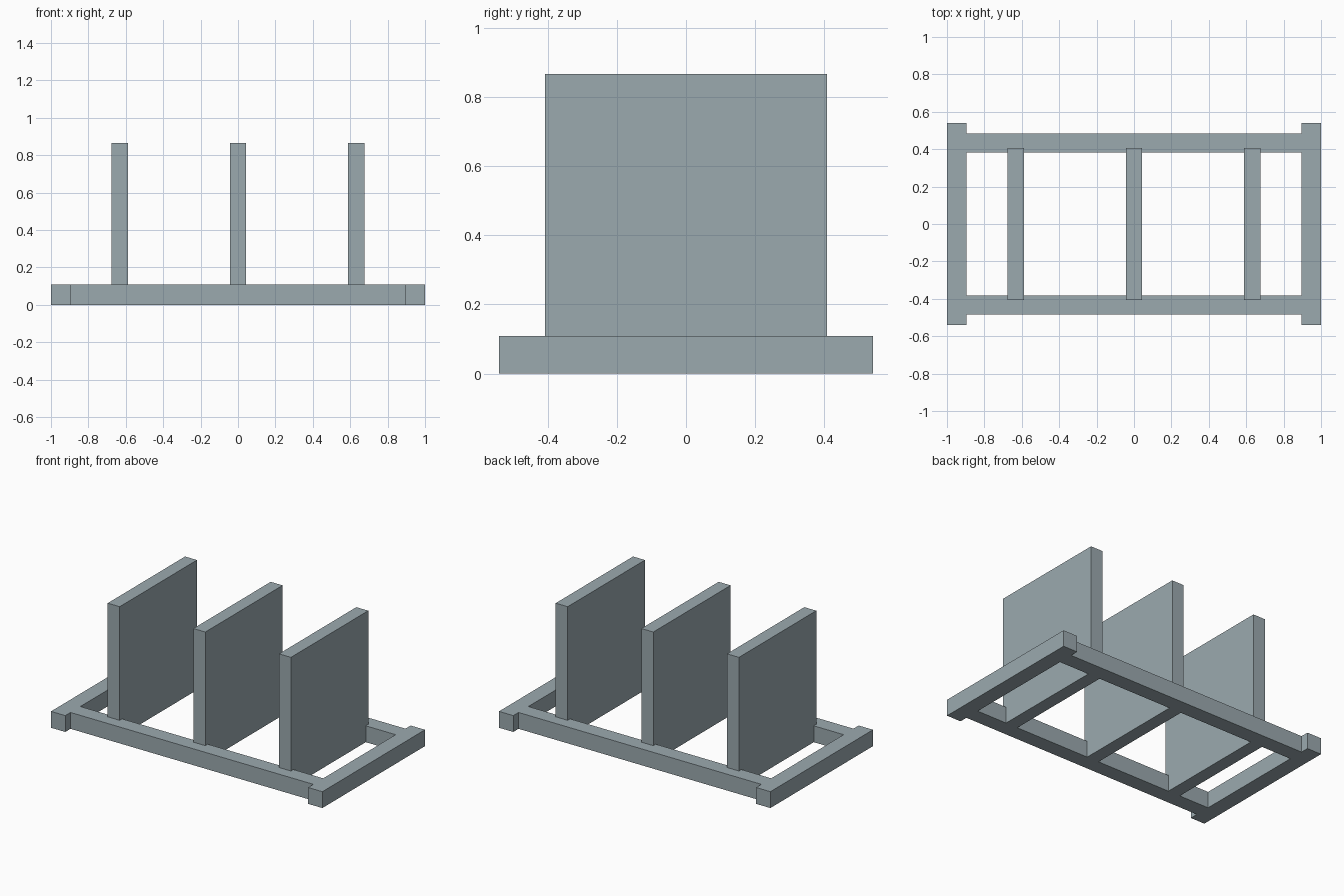
import bpy

if "Cube" in bpy.data.objects:
    bpy.data.objects.remove(bpy.data.objects["Cube"])

# Blue-grey paint shared by all parts
paint = bpy.data.materials.new("blue_grey")
paint.diffuse_color = (0.33, 0.40, 0.43, 1)
paint.use_nodes = True
paint.node_tree.nodes["Principled BSDF"].inputs["Base Color"].default_value = paint.diffuse_color


def extrude_outline(name, outline, axis, start, end):
    """Extrude a 2D outline along x (outline = y,z) or z (outline = x,y)."""
    def place(p, t):
        return (t, p[0], p[1]) if axis == 'x' else (p[0], p[1], t)
    n = len(outline)
    verts = [place(p, t) for t in (start, end) for p in outline]
    faces = [tuple(reversed(range(n))), tuple(range(n, 2 * n))]
    faces += [(i, (i + 1) % n, (i + 1) % n + n, i + n) for i in range(n)]
    mesh = bpy.data.meshes.new(name)
    mesh.from_pydata(verts, [], faces)
    mesh.materials.append(paint)
    obj = bpy.data.objects.new(name, mesh)
    bpy.context.collection.objects.link(obj)
    return obj


def rect(x0, x1, y0, y1):
    return [(x0, y0), (x1, y0), (x1, y1), (x0, y1)]


BASE_H, TOP = 0.109, 0.866
END_X, HALF_Y = 0.895, 0.54
RAIL_IN, RAIL_OUT = 0.381, 0.485
PANEL_Y, PANEL_T = 0.407, 0.088

# End bars of the base frame
extrude_outline("left_end_bar", rect(-1, -END_X, -HALF_Y, HALF_Y), 'z', 0, BASE_H)
extrude_outline("right_end_bar", rect(END_X, 1, -HALF_Y, HALF_Y), 'z', 0, BASE_H)

# Long rails of the base frame
extrude_outline("front_rail", rect(-END_X, END_X, -RAIL_OUT, -RAIL_IN), 'z', 0, BASE_H)
extrude_outline("back_rail", rect(-END_X, END_X, RAIL_IN, RAIL_OUT), 'z', 0, BASE_H)

# Upright dividers, notched to sit between and on top of the rails
divider = [(-RAIL_IN, 0), (RAIL_IN, 0), (RAIL_IN, BASE_H), (PANEL_Y, BASE_H),
           (PANEL_Y, TOP), (-PANEL_Y, TOP), (-PANEL_Y, BASE_H), (-RAIL_IN, BASE_H)]
for name, x in (("left", -0.631), ("middle", 0), ("right", 0.631)):
    extrude_outline(name + "_divider", divider, 'x', x - PANEL_T / 2, x + PANEL_T / 2)
